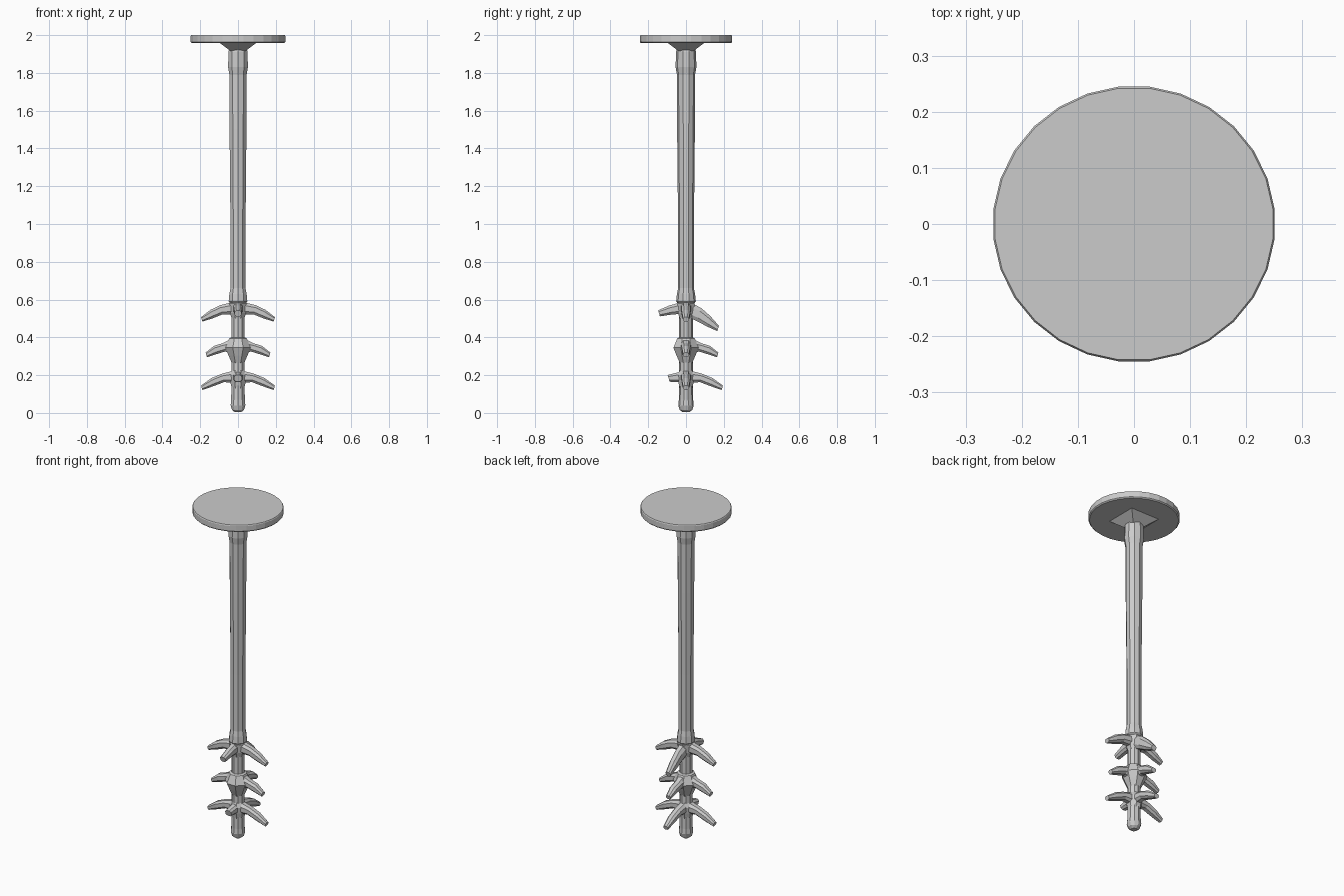
import bpy, math


def make(name, verts, faces):
    mesh = bpy.data.meshes.new(name)
    mesh.from_pydata(verts, [], faces)
    mesh.update()
    obj = bpy.data.objects.new(name, mesh)
    bpy.context.collection.objects.link(obj)
    return obj


def loft(name, rings):
    """Skin a list of equal-length vertex rings and cap both ends."""
    n = len(rings[0])
    verts = [v for ring in rings for v in ring]
    faces = [tuple(reversed(range(n))), tuple(range(len(verts) - n, len(verts)))]
    for r in range(len(rings) - 1):
        for i in range(n):
            j = (i + 1) % n
            faces.append((r * n + i, r * n + j, r * n + n + j, r * n + n + i))
    return make(name, verts, faces)


def lathe(name, profile, sides, turn=0.5, sy=1.0):
    """Revolve (radius, height) pairs around z."""
    angles = [2 * math.pi * (i + turn) / sides for i in range(sides)]
    return loft(name, [[(r * math.cos(a), r * sy * math.sin(a), z) for a in angles]
                       for r, z in profile])


def prong(name, path, degrees):
    """Bent arm; path holds (distance, height, half height, half width)."""
    rings = []
    c, s = math.cos(math.radians(degrees)), math.sin(math.radians(degrees))
    for d, z, h, w in path:
        # chamfered section, leaning outward with the droop
        section = [(-w, -h * .5), (-w * .5, -h), (w * .5, -h), (w, -h * .5),
                   (w, h * .5), (w * .5, h), (-w * .5, h), (-w, h * .5)]
        rings.append([((d + k * .3) * c - u * s, (d + k * .3) * s + u * c, z + k)
                      for u, k in section])
    return loft(name, rings)


# Round top plate with square tapered mount
lathe("top_plate", [(0.246, 1.958), (0.252, 1.964), (0.252, 1.995), (0.249, 2.0)], 28, sy=0.977)
lathe("plate_mount", [(0.055, 1.915), (0.135, 1.958), (0.135, 1.965)], 4)

# Long shaft with collars at either end
lathe("shaft", [(0.04, 0.575), (0.052, 0.59), (0.048, 0.63), (0.042, 0.66), (0.042, 1.0),
                (0.047, 1.5), (0.048, 1.79), (0.055, 1.83), (0.053, 1.91), (0.05, 1.925)], 10)

# Lower core with rounded foot
lathe("core", [(0.018, 0.004), (0.033, 0.016), (0.041, 0.04), (0.038, 0.07),
               (0.036, 0.2), (0.036, 0.59)], 10)

# Hubs where the prongs meet the core
lathe("middle_hub", [(0.036, 0.265), (0.055, 0.305), (0.072, 0.345), (0.05, 0.395), (0.036, 0.4)], 8)
lathe("lower_hub", [(0.036, 0.13), (0.044, 0.165), (0.048, 0.2), (0.036, 0.225)], 8)
lathe("upper_hub", [(0.036, 0.5), (0.046, 0.53), (0.05, 0.58), (0.04, 0.59)], 8)

# Three tiers of drooping prongs
upper = [(0.02, 0.555, 0.032, 0.026), (0.09, 0.545, 0.024, 0.024),
         (0.14, 0.523, 0.022, 0.022), (0.192, 0.495, 0.012, 0.015)]
middle = [(0.02, 0.348, 0.045, 0.03), (0.075, 0.347, 0.022, 0.024),
          (0.12, 0.333, 0.022, 0.022), (0.168, 0.307, 0.012, 0.015)]
lower = [(0.02, 0.19, 0.032, 0.026), (0.08, 0.185, 0.022, 0.024),
         (0.135, 0.163, 0.021, 0.022), (0.192, 0.133, 0.012, 0.015)]
for tier, path in (("upper", upper), ("middle", middle), ("lower", lower)):
    prong(tier + "_prong_right", path, 0)
    prong(tier + "_prong_left", path, 180)

# Back and front prongs differ per tier
prong("upper_prong_back", [(0.02, 0.545, 0.036, 0.026), (0.07, 0.52, 0.035, 0.024),
                           (0.12, 0.485, 0.028, 0.022), (0.17, 0.447, 0.014, 0.016)], 90)
prong("middle_prong_back", middle, 90)
prong("lower_prong_back", lower, 90)
prong("upper_prong_front", [(0.02, 0.555, 0.03, 0.024), (0.08, 0.545, 0.024, 0.022),
                            (0.143, 0.527, 0.016, 0.018)], -90)
prong("lower_prong_front", [(0.02, 0.19, 0.028, 0.024), (0.092, 0.183, 0.018, 0.02)], -90)
